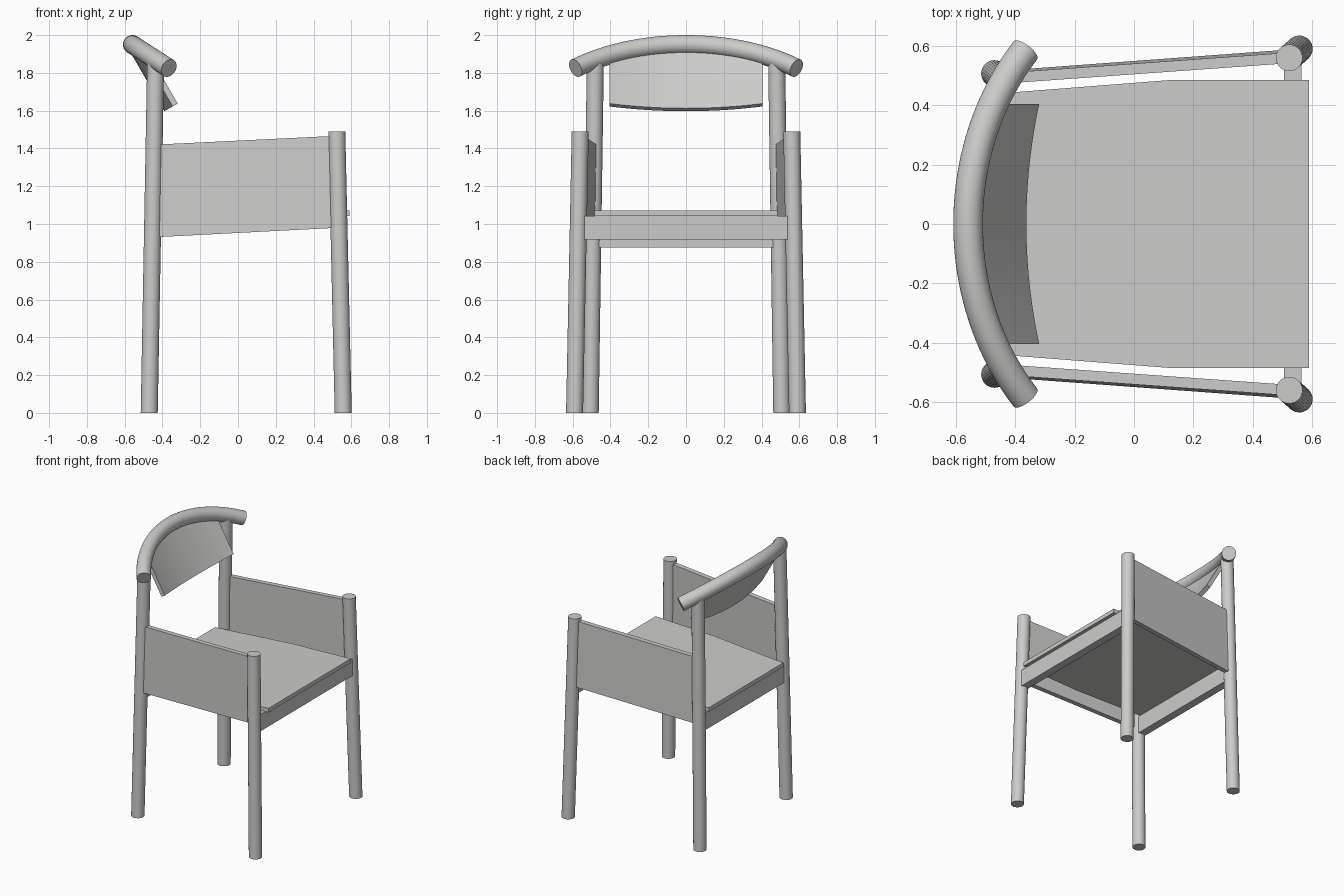
import bpy, bmesh, math
from mathutils import Vector

if "Cube" in bpy.data.objects:
    bpy.data.objects.remove(bpy.data.objects["Cube"])

grey = bpy.data.materials.new("light_grey")
grey.diffuse_color = (0.6, 0.6, 0.59, 1)
grey.use_nodes = True
grey.node_tree.nodes["Principled BSDF"].inputs["Base Color"].default_value = grey.diffuse_color


def loft(name, rings, smooth=False):
    """Skin a list of equal-length point rings into a capped solid."""
    bm = bmesh.new()
    vs = [[bm.verts.new(p) for p in ring] for ring in rings]
    n = len(vs[0])
    for a, b in zip(vs, vs[1:]):
        for i in range(n):
            j = (i + 1) % n
            bm.faces.new((a[i], a[j], b[j], b[i]))
    bm.faces.new(vs[0][::-1])
    bm.faces.new(vs[-1])
    bmesh.ops.recalc_face_normals(bm, faces=bm.faces)
    me = bpy.data.meshes.new(name)
    bm.to_mesh(me)
    bm.free()
    me.materials.append(grey)
    ob = bpy.data.objects.new(name, me)
    bpy.context.collection.objects.link(ob)
    if smooth:
        bpy.ops.object.select_all(action='DESELECT')
        ob.select_set(True)
        bpy.context.view_layer.objects.active = ob
        bpy.ops.object.shade_smooth_by_angle(angle=math.radians(35))
    return ob


def circle(c, r, u, v, n=32):
    c, u, v = Vector(c), Vector(u), Vector(v)
    return [c + r * (math.cos(2 * math.pi * i / n) * u + math.sin(2 * math.pi * i / n) * v)
            for i in range(n)]


def leg(name, foot, top):
    loft(name, [circle(p, 0.045, (1, 0, 0), (0, 1, 0)) for p in (foot, top)], True)


def box(name, x0, x1, w, z0, z1):
    loft(name, [[(x0, y, z0), (x1, y, z0), (x1, y, z1), (x0, y, z1)] for y in (-w, w)])


# splayed legs with level ends, and side panels between them
for s, side in ((-1, "right"), (1, "left")):
    leg("front_leg_" + side, (0.557, s * 0.59, 0), (0.523, s * 0.56, 1.49))
    leg("back_leg_" + side, (-0.47, s * 0.507, 0), (-0.436, s * 0.48, 1.865))
    t = 0.018
    loft("side_panel_" + side, [
        [(x, s * (yb - t), zb), (x, s * (yb + t), zb), (x, s * (yt + t), zt), (x, s * (yt - t), zt)]
        for x, yb, zb, yt, zt in ((-0.44, 0.499, 0.93, 0.491, 1.42),
                                  (0.525, 0.57, 0.98, 0.56, 1.467))])

# rails under the seat
box("front_rail", 0.505, 0.565, 0.54, 0.917, 1.042)
box("back_rail", -0.485, -0.425, 0.48, 0.875, 1.005)

# seat board, narrowing and sloping to the back
loft("seat", [[(x, -w, z - 0.03), (x, w, z - 0.03), (x, w, z), (x, -w, z)]
              for x, w, z in ((-0.495, 0.437, 1.034), (0.12, 0.485, 1.056), (0.59, 0.485, 1.072))])

# curved round top rail: an arc in a tilted plane
R, end = 0.859, math.asin(0.585 / 0.859)
fwd = Vector((0.84, 0, -0.543)).normalized()
mid = Vector((-0.559, 0, 1.95))
up = fwd.cross(Vector((0, 1, 0)))
rings = []
for i in range(41):
    a = end * (i / 20 - 1)
    c = mid + fwd * R * (1 - math.cos(a)) + Vector((0, R * math.sin(a), 0))
    out = Vector((0, math.sin(a), 0)) - fwd * math.cos(a)
    rings.append(circle(c, 0.05, out, up))
loft("top_rail", rings, True)

# curved backrest panel hanging from the top rail
down = Vector((0.5, 0, -0.866))
nrm = Vector((0.866, 0, 0.5))
rings = []
for i in range(25):
    k = i / 12 - 1
    low = Vector((-0.376, 0.405 * k, 1.605)) + nrm * 0.05 * k * k
    high = low - down * (0.39 - 0.09 * k * k)
    h = nrm * 0.0155
    rings.append([low - h, low + h, high + h, high - h])
loft("backrest", rings, True)
